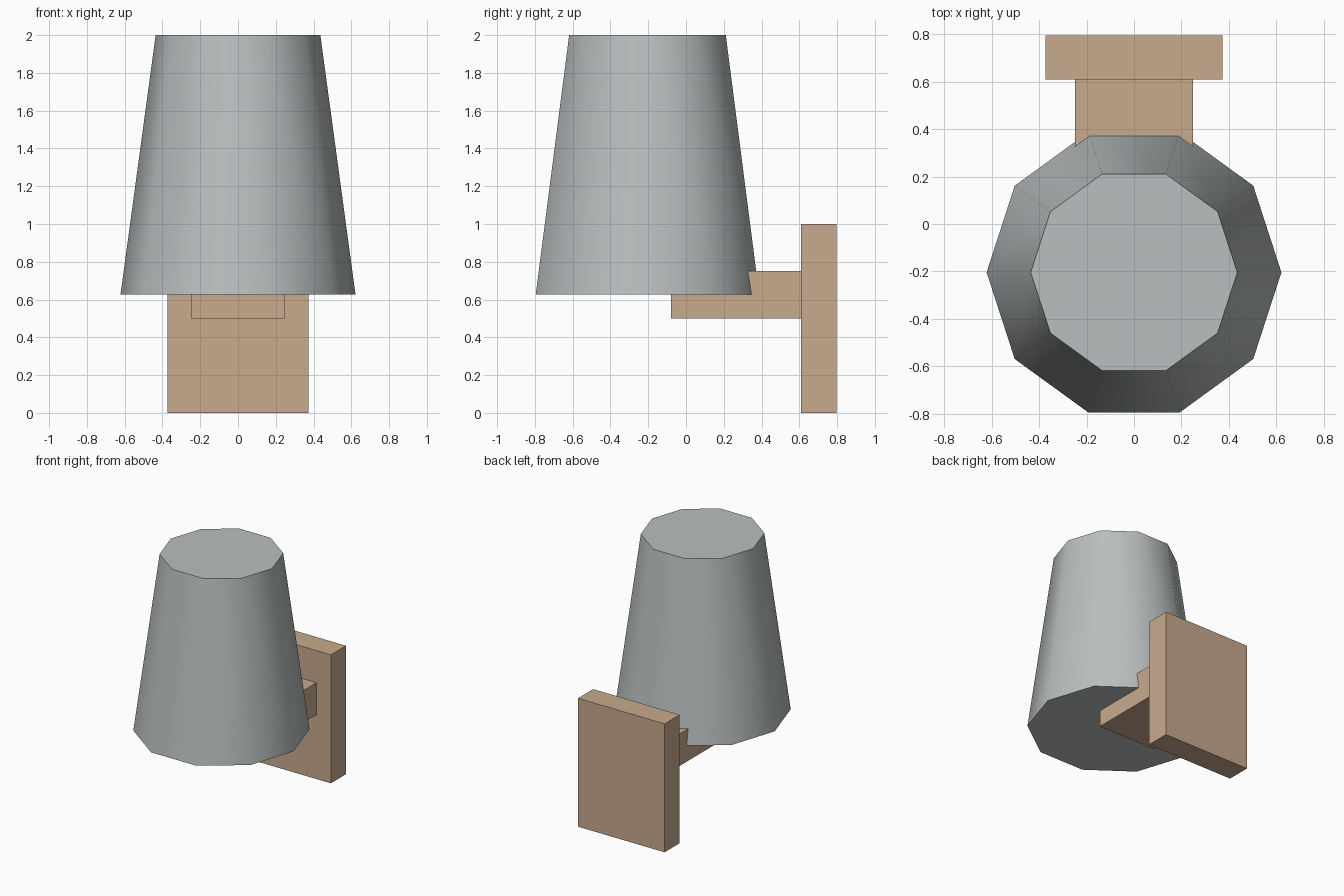
import bpy
import math

if "Cube" in bpy.data.objects:
    bpy.data.objects.remove(bpy.data.objects["Cube"])


def material(name, rgb):
    m = bpy.data.materials.new(name)
    m.diffuse_color = (*rgb, 1.0)
    m.use_nodes = True
    m.node_tree.nodes["Principled BSDF"].inputs["Base Color"].default_value = m.diffuse_color
    return m


wood = material("light wood", (0.58, 0.40, 0.27))
grey = material("shade grey", (0.49, 0.52, 0.52))


def box(name, lo, hi, mat):
    bpy.ops.mesh.primitive_cube_add(size=1, location=[(a + b) / 2 for a, b in zip(lo, hi)])
    ob = bpy.context.object
    ob.name = name
    ob.scale = [b - a for a, b in zip(lo, hi)]
    bpy.ops.object.transform_apply(location=False, rotation=False, scale=True)
    ob.data.materials.append(mat)
    return ob


# Wall plate and the arm that carries the shade
box("wall_plate", (-0.373, 0.61, 0), (0.373, 0.796, 1.0), wood)
box("support_arm", (-0.248, -0.08, 0.5), (0.248, 0.61, 0.75), wood)

# Ten-sided tapered shade, corners pointing left and right
bottom, top = 0.627, 2.0
bpy.ops.mesh.primitive_cone_add(vertices=10, radius1=0.622, radius2=0.436, depth=top - bottom,
                                location=(0, -0.204, (bottom + top) / 2),
                                rotation=(0, 0, math.pi / 2))
shade = bpy.context.object
shade.name = "lamp_shade"
bpy.ops.object.transform_apply(location=False, rotation=True, scale=False)
shade.data.materials.append(grey)
bpy.ops.object.shade_smooth_by_angle(angle=math.radians(60))
